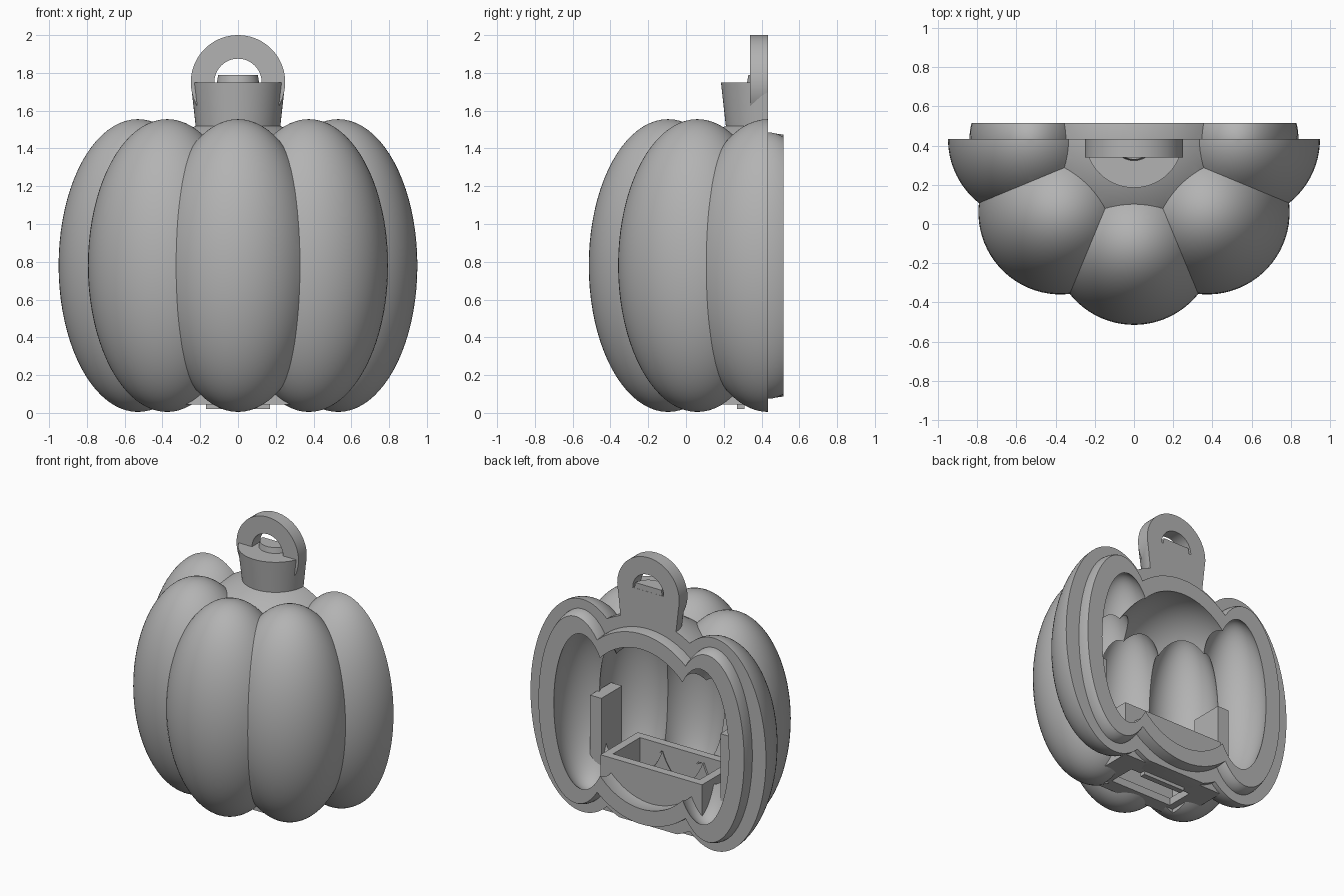
import bpy, bmesh
from math import pi, cos, sin
from mathutils import Matrix, Vector

if "Cube" in bpy.data.objects:
    bpy.data.objects.remove(bpy.data.objects["Cube"])

grey = bpy.data.materials.new("plain grey")
grey.use_nodes = True
grey.diffuse_color = (0.45, 0.45, 0.45, 1)
grey.node_tree.nodes["Principled BSDF"].inputs["Base Color"].default_value = (0.45, 0.45, 0.45, 1)

RIM, LIP, MID = 0.435, 0.515, 0.78   # rim plane, lip plane, centre height


def finish(bm, name):
    mesh = bpy.data.meshes.new(name)
    bm.to_mesh(mesh)
    bm.free()
    ob = bpy.data.objects.new(name, mesh)
    bpy.context.collection.objects.link(ob)
    mesh.materials.append(grey)
    return ob


def ellipsoid(name, x, y, r, h):
    bm = bmesh.new()
    m = Matrix.Translation((x, y, MID)) @ Matrix.Diagonal((r, r, h, 1)) @ Matrix.Rotation(0.03, 4, 'Z')
    bmesh.ops.create_uvsphere(bm, u_segments=72, v_segments=40, radius=1, matrix=m)
    return finish(bm, name)


def box(name, lo, hi):
    lo, hi = Vector(lo), Vector(hi)
    bm = bmesh.new()
    m = Matrix.Translation((lo + hi) / 2) @ Matrix.Diagonal((*(hi - lo), 1))
    bmesh.ops.create_cube(bm, size=1, matrix=m)
    return finish(bm, name)


def cone(name, loc, r1, r2, depth, axis='Z'):
    bm = bmesh.new()
    m = Matrix.Translation(loc)
    if axis == 'Y':
        m = m @ Matrix.Rotation(pi / 2, 4, 'X')
    bmesh.ops.create_cone(bm, cap_ends=True, segments=72, radius1=r1, radius2=r2, depth=depth, matrix=m)
    return finish(bm, name)


def combine(ob, other, operation):
    mod = ob.modifiers.new("combine", 'BOOLEAN')
    mod.operation, mod.solver, mod.object = operation, 'EXACT', other
    dg = bpy.context.evaluated_depsgraph_get()
    mesh = bpy.data.meshes.new_from_object(ob.evaluated_get(dg))
    ob.modifiers.clear()
    ob.data = mesh
    bpy.data.objects.remove(other)


def cut_back(ob, y):
    combine(ob, box("cutter", (-2, y, -1), (2, 3, 3)), 'DIFFERENCE')


def gourd(name, dist, r, h, core_r, core_h):
    """Ribbed body: an ellipsoid core with five lobes around its front half."""
    ob = ellipsoid(name, 0, RIM, core_r, core_h)
    combine(ob, box("cutter", (-1, -1, -1), (1, 2, 0.045)), 'DIFFERENCE')
    for i in range(5):
        a = pi + i * pi / 4
        combine(ob, ellipsoid("lobe", dist * cos(a), RIM + dist * sin(a), r, h), 'UNION')
    return ob


def smooth(ob):
    bpy.ops.object.select_all(action='DESELECT')
    ob.select_set(True)
    bpy.context.view_layer.objects.active = ob
    bpy.ops.object.shade_smooth_by_angle(angle=0.52)


# Hollow half shell with a stepped lip around the open back
shell = gourd("pumpkin_shell", 0.53, 0.42, 0.775, 0.70, 0.78)
cut_back(shell, RIM)
lip = gourd("lip", 0.53, 0.31, 0.705, 0.60, 0.70)
cut_back(lip, LIP)
combine(shell, lip, 'UNION')
combine(shell, gourd("cavity", 0.48, 0.24, 0.60, 0.50, 0.59), 'DIFFERENCE')
combine(shell, box("cutter", (-0.3, 0.04, -0.1), (0.3, 0.32, 0.4)), 'DIFFERENCE')
smooth(shell)

# Tapered half stem
stem = cone("stem", (0, RIM, 1.625), 0.222, 0.25, 0.25)
cut_back(stem, RIM)
smooth(stem)
knob = cone("stem_knob", (0, RIM, 1.76), 0.115, 0.105, 0.06)
cut_back(knob, RIM - 0.001)
smooth(knob)

# Hanging loop, with the lower half of its hole filled by the stem
loop = cone("hanging_loop", (0, 0.3875, 1.75), 0.25, 0.25, 0.095, 'Y')
combine(loop, cone("cutter", (0, 0.3875, 1.75), 0.125, 0.125, 0.3, 'Y'), 'DIFFERENCE')
smooth(loop)

# Open box inside, with an opening through its floor
tray = box("inner_box", (-0.41, -0.03, 0.045), (0.41, 0.40, 0.44))
combine(tray, box("cutter", (-0.35, 0.03, 0.1), (0.35, 0.34, 0.6)), 'DIFFERENCE')
combine(tray, box("cutter", (-0.25, 0.07, -0.1), (0.25, 0.27, 0.3)), 'DIFFERENCE')
box("floor_rail", (-0.17, 0.27, 0.02), (0.17, 0.31, 0.06))

# Upright slabs on both sides of the box
for side, name in ((1, "left_post"), (-1, "right_post")):
    xs = sorted((side * 0.48, side * 0.57))
    box(name, (xs[0], 0.05, 0.15), (xs[1], 0.29, 0.79))
